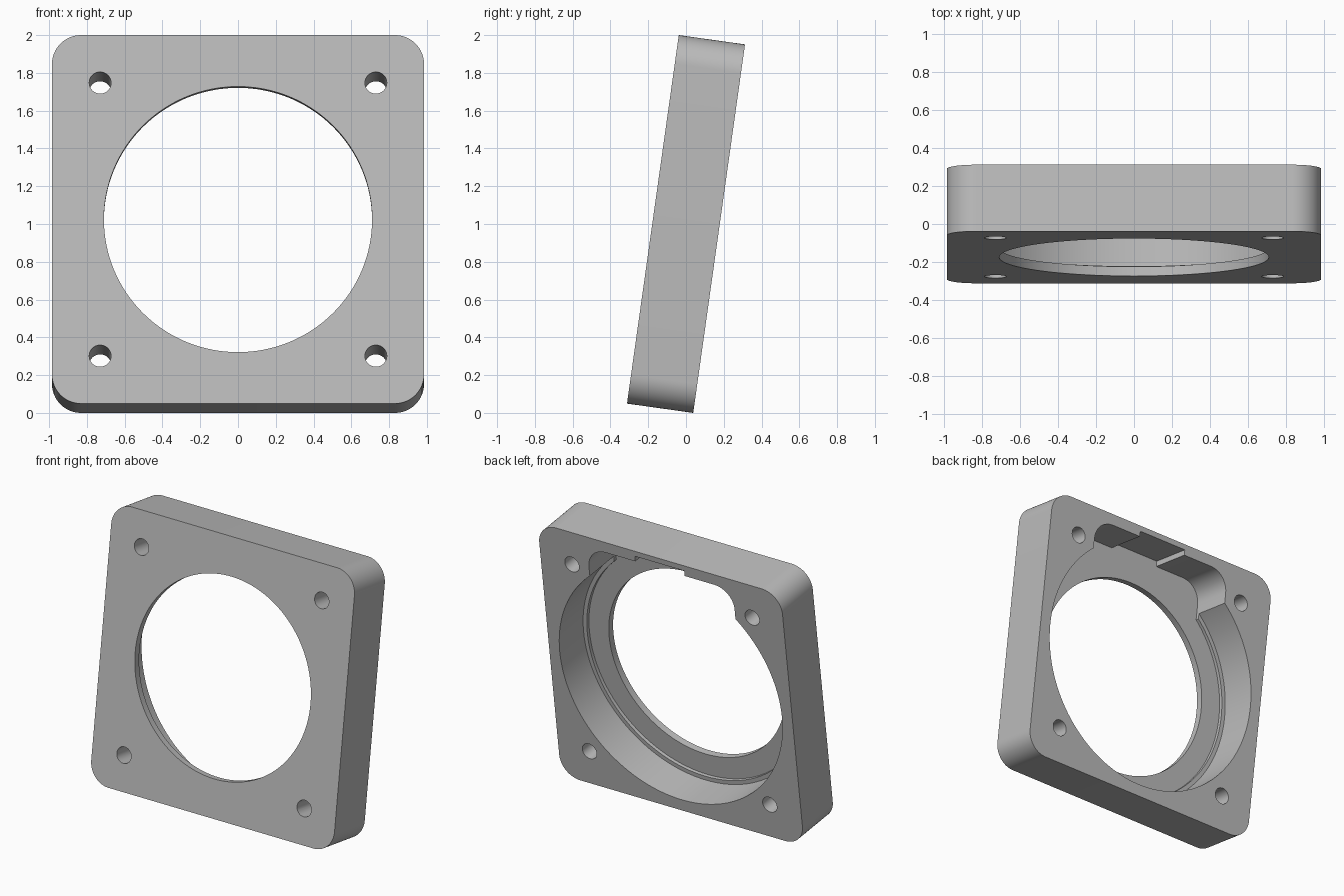
import bpy, bmesh
from math import sin, cos, pi, radians

if "Cube" in bpy.data.objects:
    bpy.data.objects.remove(bpy.data.objects["Cube"])

SIZE, DEPTH = 1.97, 0.354
FRONT, BACK = -DEPTH / 2, DEPTH / 2
FLOOR = FRONT + 0.05      # inner face of the front lip
LEDGE = FRONT + 0.075     # narrow step just above the floor
OUT = 0.1                 # overshoot of the cutters

grey = bpy.data.materials.new("plain_grey")
grey.use_nodes = True
grey.diffuse_color = (0.5, 0.5, 0.5, 1)
grey.node_tree.nodes["Principled BSDF"].inputs["Base Color"].default_value = (0.5, 0.5, 0.5, 1)


def arc(cx, cz, r, start, end, n):
    """Points on an arc, angles in degrees."""
    steps = [radians(start + (end - start) * i / n) for i in range(n + 1)]
    return [(cx + r * cos(a), cz + r * sin(a)) for a in steps]


def circle(cx, cz, r, n):
    return arc(cx, cz, r, 0, 360, n)[:-1]


def prism(name, profile, y0, y1):
    """Extrude an x-z profile from y0 to y1."""
    bm = bmesh.new()
    face = bm.faces.new([bm.verts.new((x, y0, z)) for x, z in profile])
    new = bmesh.ops.extrude_face_region(bm, geom=[face])["geom"]
    bmesh.ops.translate(bm, vec=(0, y1 - y0, 0),
                        verts=[v for v in new if isinstance(v, bmesh.types.BMVert)])
    bmesh.ops.recalc_face_normals(bm, faces=bm.faces)
    mesh = bpy.data.meshes.new(name)
    bm.to_mesh(mesh)
    bm.free()
    mesh.materials.append(grey)
    ob = bpy.data.objects.new(name, mesh)
    bpy.context.collection.objects.link(ob)
    return ob


# Square plate with rounded corners
r = 0.155
c = SIZE / 2 - r
outline = []
for i, (sx, sz) in enumerate([(1, 1), (-1, 1), (-1, -1), (1, -1)]):
    outline += arc(sx * c, sz * c, r, 90 * i, 90 * i + 90, 16)
plate = prism("mounting_plate", outline, FRONT, BACK)

# Notch above the bore: rounded shoulders and a raised middle
right = [(0.59, 0.5)] + arc(0.44, 0.755, 0.15, 0, 90, 12) + [(0.2, 0.905), (0.2, 0.945)]
notch = right + [(-x, z) for x, z in reversed(right)]

# Openings: front hole, stepped bore, notch and four screw holes
cutters = [
    prism("main_bore", circle(0, 0, 0.9, 128), LEDGE, BACK + OUT),
    prism("floor_bore", circle(0, 0, 0.87, 128), FLOOR, BACK + OUT),
    prism("top_notch", notch, FLOOR, BACK + OUT),
    prism("front_hole", circle(0, 0, 0.71, 128), FRONT - OUT, BACK + OUT),
]
for sx in (-1, 1):
    for sz in (-1, 1):
        cutters.append(prism("screw_hole", circle(sx * 0.73, sz * 0.73, 0.058, 32),
                             FRONT - OUT, BACK + OUT))

bpy.ops.object.select_all(action='DESELECT')
bpy.context.view_layer.objects.active = plate
plate.select_set(True)
for cutter in cutters:
    mod = plate.modifiers.new(cutter.name, 'BOOLEAN')
    mod.operation = 'DIFFERENCE'
    mod.solver = 'EXACT'
    mod.object = cutter
    bpy.ops.object.modifier_apply(modifier=mod.name)
    bpy.data.objects.remove(cutter)

# Lean the plate backwards and stand it on the ground
plate.rotation_euler.x = -radians(8)
plate.location.z = 1
bpy.ops.object.shade_smooth_by_angle(angle=radians(30))
